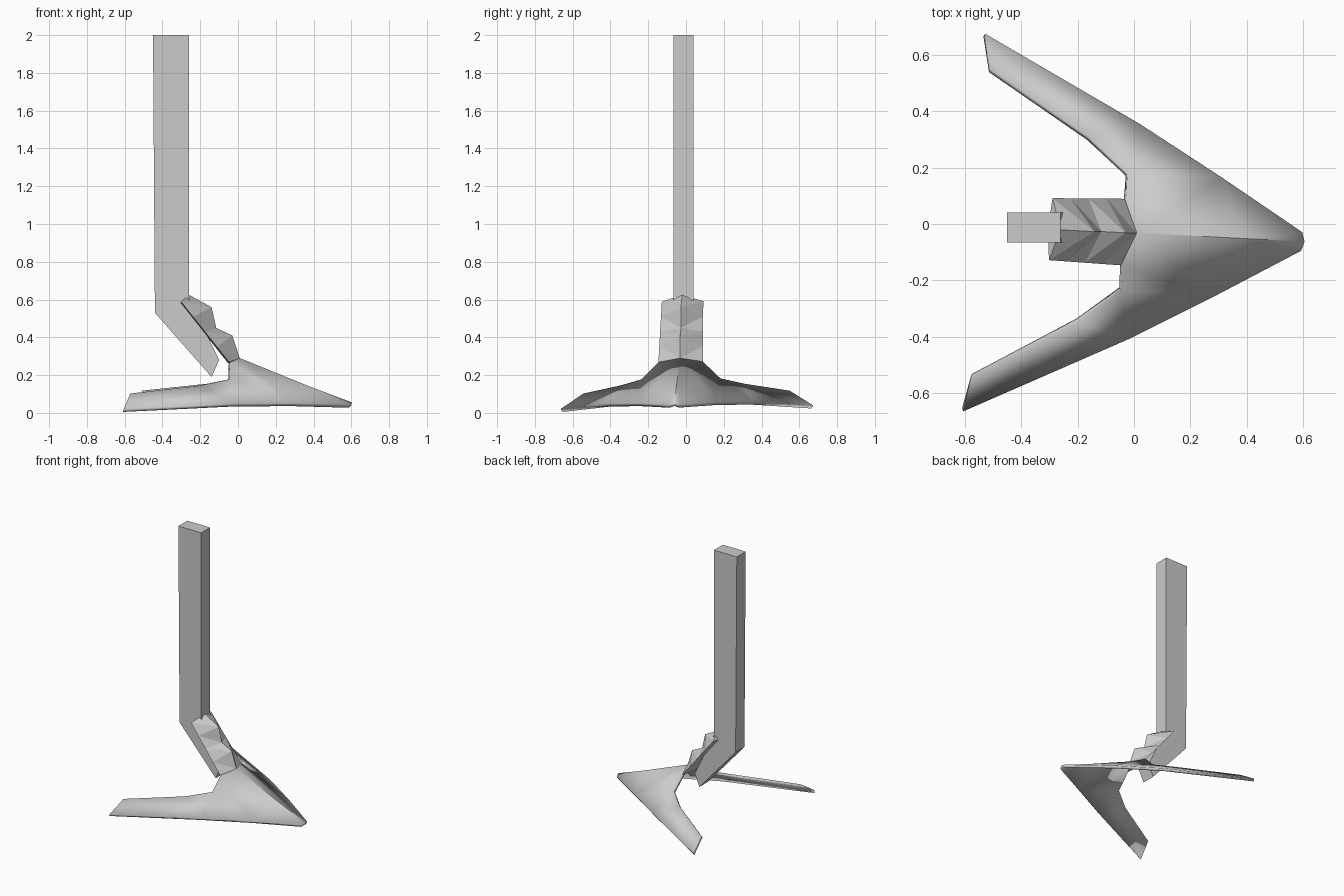
import bpy, bmesh, math
from mathutils import Vector

default_cube = bpy.data.objects.get("Cube")
if default_cube:
    bpy.data.objects.remove(default_cube, do_unlink=True)

steel = bpy.data.materials.new("plain_grey_steel")
steel.use_nodes = True
GREY = (0.6, 0.6, 0.6, 1)
steel.diffuse_color = GREY
steel.node_tree.nodes["Principled BSDF"].inputs["Base Color"].default_value = GREY


def finish(name, bm):
    """Turn a bmesh into a named steel object."""
    mesh = bpy.data.meshes.new(name)
    bm.to_mesh(mesh)
    bm.free()
    mesh.materials.append(steel)
    obj = bpy.data.objects.new(name, mesh)
    bpy.context.collection.objects.link(obj)
    return obj


def mirrored(name, points, faces):
    """Build the left half from named points, mirror it and set the slight skew."""
    bm = bmesh.new()
    verts = {key: bm.verts.new(co) for key, co in points.items()}
    for face in faces:
        bm.faces.new([verts[key] for key in face.split()])
    bmesh.ops.mirror(bm, geom=bm.verts[:] + bm.edges[:] + bm.faces[:],
                     axis='Y', merge_dist=0.001)
    bmesh.ops.remove_doubles(bm, verts=bm.verts[:], dist=0.001)
    bmesh.ops.recalc_face_normals(bm, faces=bm.faces[:])
    # the broad upper surfaces must face upwards
    crest = max(bm.faces, key=lambda f: f.calc_center_median().x)
    if crest.normal.z < 0:
        bmesh.ops.reverse_faces(bm, faces=bm.faces[:])
    obj = finish(name, bm)
    obj.location.y = -0.027
    obj.rotation_euler = (math.radians(0.8), 0, math.radians(-3.3))
    return obj


# Shaft: long upright bar with its foot kicked forward
profile = [(-0.45, 2), (-0.26, 2), (-0.26, 0.61), (-0.1, 0.28), (-0.14, 0.19), (-0.44, 0.53)]
bm = bmesh.new()
outline = bm.faces.new([bm.verts.new((x, -0.065, z)) for x, z in profile])
side = bmesh.ops.extrude_face_region(bm, geom=[outline])
bmesh.ops.translate(bm, vec=Vector((0, 0.105, 0)),
                    verts=[v for v in side["geom"] if isinstance(v, bmesh.types.BMVert)])
bmesh.ops.recalc_face_normals(bm, faces=bm.faces[:])
finish("shaft", bm)

# Share: thin swept plate with two wings, a ridge and a raised neck
share = mirrored("share", {
    "neck": (0.01, 0, 0.29), "ridge": (0.38, 0, 0.14), "tip": (0.605, 0, 0.055),
    "nose": (0.595, 0.033, 0.045), "edge": (0.3, 0.21, 0.055), "bend": (0, 0.382, 0.055),
    "wing_end": (-0.567, 0.67, 0.03), "wing_heel": (-0.54, 0.547, 0.11),
    "inner": (-0.18, 0.328, 0.15), "shoulder": (-0.035, 0.21, 0.18),
    "collar": (-0.035, 0.118, 0.27),
}, [
    "tip ridge nose", "ridge edge nose", "ridge neck edge", "neck collar edge",
    "collar shoulder edge", "edge shoulder bend", "bend shoulder inner",
    "bend inner wing_end", "wing_end inner wing_heel",
])
plate = share.modifiers.new("plate_thickness", 'SOLIDIFY')
plate.thickness = 0.02
plate.offset = -1

# Bracket: faceted saddle joining the share to the shaft foot
front = [(-0.26, 0.625), (-0.14, 0.56), (-0.115, 0.45), (-0.03, 0.41), (0.01, 0.29)]
rows = len(front)
points = {}
for i, (x, z) in enumerate(front):
    t = i / (rows - 1)
    rim_x, rim_z = -0.295 + 0.255 * t, 0.59 - 0.32 * t
    points[f"front{i}"] = (x, 0, z)
    points[f"rim{i}"] = (rim_x, 0.11 + 0.008 * t, rim_z)
    points[f"back{i}"] = (rim_x - 0.01, 0, rim_z - 0.01)
faces = ["front0 rim0 back0", f"front{rows - 1} back{rows - 1} rim{rows - 1}"]
for i in range(rows - 1):
    j = i + 1
    faces += [f"front{i} front{j} rim{i}", f"front{j} rim{j} rim{i}",
              f"rim{i} rim{j} back{j} back{i}"]
mirrored("bracket", points, faces)

# Soften the gentle folds of the share only
bpy.ops.object.select_all(action='DESELECT')
share.select_set(True)
bpy.context.view_layer.objects.active = share
bpy.ops.object.shade_smooth_by_angle(angle=math.radians(25))
